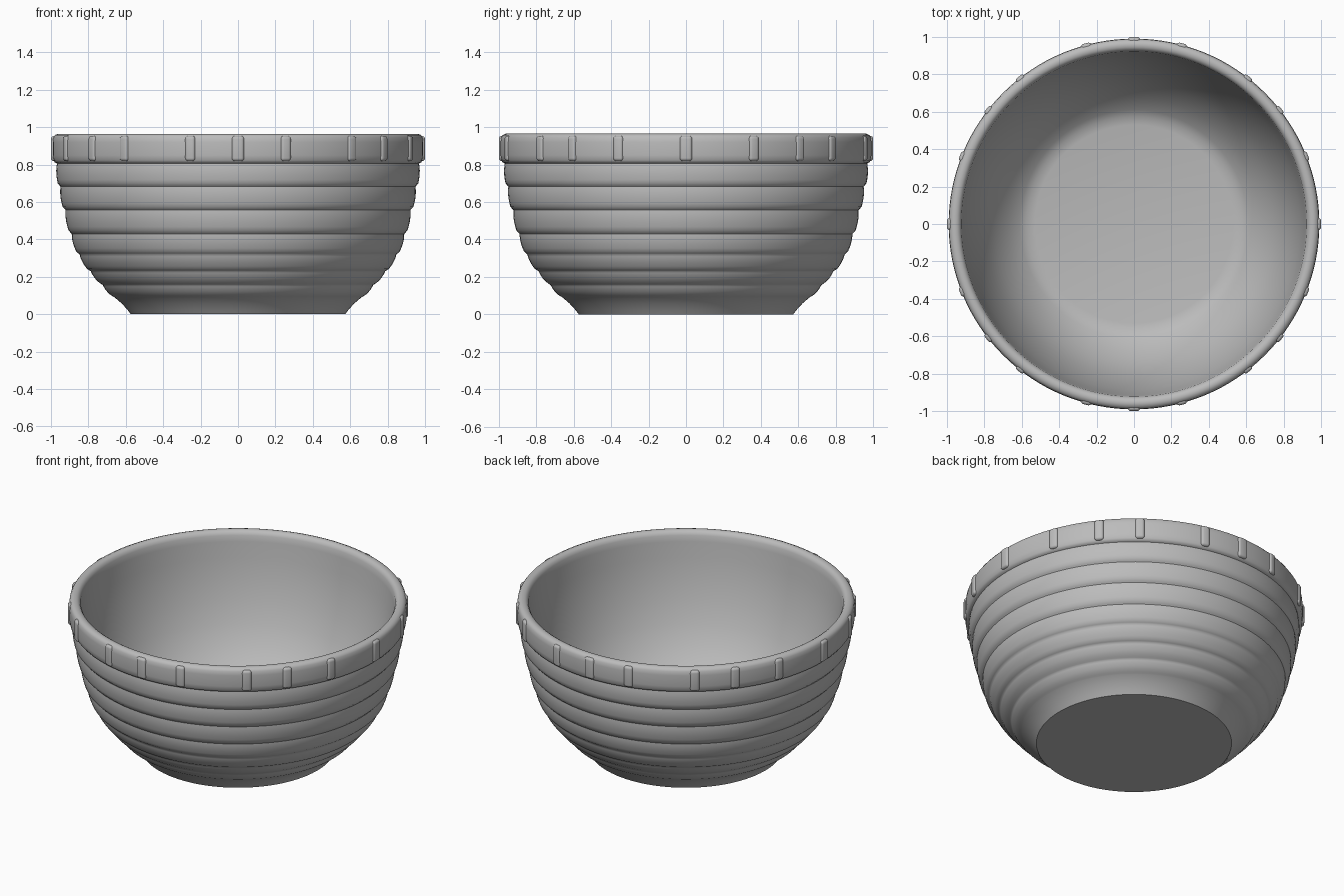
import bpy, bmesh
from math import radians, pi, sin
from mathutils import Matrix, Vector

cube = bpy.data.objects.get("Cube")
if cube:
    bpy.data.objects.remove(cube)

glaze = bpy.data.materials.new("grey_glaze")
glaze.use_nodes = True
glaze.diffuse_color = (0.5, 0.5, 0.5, 1)
glaze.node_tree.nodes["Principled BSDF"].inputs["Base Color"].default_value = (0.5, 0.5, 0.5, 1)


def finish(bm, name, angle):
    bmesh.ops.recalc_face_normals(bm, faces=bm.faces)
    mesh = bpy.data.meshes.new(name)
    bm.to_mesh(mesh)
    bm.free()
    mesh.materials.append(glaze)
    obj = bpy.data.objects.new(name, mesh)
    bpy.context.collection.objects.link(obj)
    bpy.ops.object.select_all(action='DESELECT')
    obj.select_set(True)
    bpy.context.view_layer.objects.active = obj
    bpy.ops.object.shade_smooth_by_angle(angle=radians(angle))


def lathe(name, profile, angle, steps=128):
    bm = bmesh.new()
    verts = [bm.verts.new((r, 0, z)) for r, z in profile]
    edges = [bm.edges.new(pair) for pair in zip(verts, verts[1:])]
    bmesh.ops.spin(bm, geom=verts + edges, cent=(0, 0, 0), axis=(0, 0, 1),
                   angle=2 * pi, steps=steps)
    bmesh.ops.remove_doubles(bm, verts=bm.verts, dist=0.0005)
    finish(bm, name, angle)


# Stepped outer wall: shallow bands, softer towards the foot
grooves = [(0.657, 0.088), (0.722, 0.155), (0.787, 0.23), (0.847, 0.32), (0.889, 0.43),
           (0.922, 0.557), (0.949, 0.682), (0.968, 0.806)]
profile = [(0, 0), (0.573, 0), (0.592, 0.025), (0.622, 0.058), (0.657, 0.088)]
for i, ((r0, z0), (r1, z1)) in enumerate(zip(grooves, grooves[1:])):
    lip, ramp = (0.011, 0.14) if i > 1 else (0.009, 0.3)
    for t in (0.06, 0.14, 0.3, 0.5, 0.7, 0.88):
        bulge = lip * min(1, t / ramp) * (1 - t ** 3) + 0.003 * sin(pi * t)
        profile.append((r0 + (r1 - r0) * t + bulge, z0 + (z1 - z0) * t))
    profile.append((r1, z1))

# Thick rim collar and rolled lip
profile += [(0.979, 0.811), (0.987, 0.823), (0.991, 0.85), (0.991, 0.92), (0.988, 0.945),
            (0.979, 0.958), (0.962, 0.965), (0.945, 0.963), (0.932, 0.955), (0.923, 0.938)]

# Smooth interior sloping down to a flat floor
profile += [(0.918, 0.9), (0.906, 0.8), (0.885, 0.68), (0.85, 0.55), (0.803, 0.42),
            (0.745, 0.31), (0.675, 0.22), (0.61, 0.16), (0.575, 0.139), (0.53, 0.13), (0, 0.13)]
lathe("bowl_body", profile, 40)

# Low rounded upright ribs around the collar
bm = bmesh.new()
angles = [0, 90, 180, 270]
for a in (21.5, 38, 52, 75):
    angles += [a, 180 - a, 180 + a, 360 - a]
for a in angles:
    width = 0.066 if a % 90 == 0 else 0.056
    place = (Matrix.Rotation(radians(a), 4, 'Z') @ Matrix.Translation(Vector((0.975, 0, 0.886)))
             @ Matrix.Diagonal((0.05, width, 0.134, 1)))
    bmesh.ops.create_cube(bm, size=1, matrix=place)
bmesh.ops.bevel(bm, geom=bm.edges[:], offset=0.016, segments=4, profile=0.5, affect='EDGES')
finish(bm, "rim_ribs", 60)
